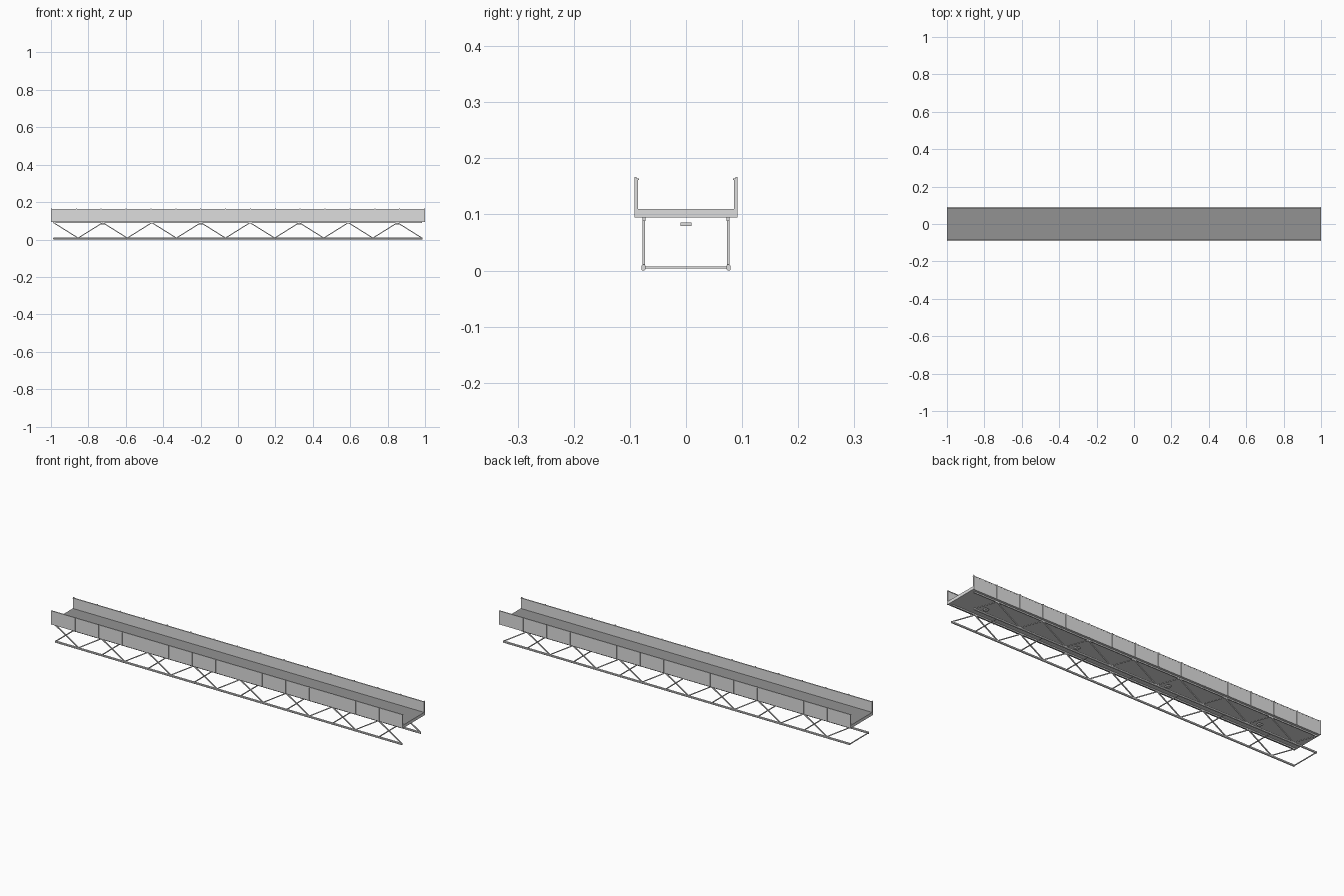
import bpy, bmesh, math
from mathutils import Vector

if "Cube" in bpy.data.objects:
    bpy.data.objects.remove(bpy.data.objects["Cube"])


def material(name, v):
    m = bpy.data.materials.new(name)
    m.diffuse_color = (v, v, v, 1)
    m.use_nodes = True
    m.node_tree.nodes["Principled BSDF"].inputs["Base Color"].default_value = m.diffuse_color
    return m


LIGHT = material("light grey steel", 0.73)
DARK = material("dark grey deck", 0.29)


def finish(name, bm, *mats):
    bmesh.ops.recalc_face_normals(bm, faces=bm.faces)
    me = bpy.data.meshes.new(name)
    bm.to_mesh(me)
    bm.free()
    for m in mats:
        me.materials.append(m)
    ob = bpy.data.objects.new(name, me)
    bpy.context.collection.objects.link(ob)
    return ob


def add_box(bm, x0, x1, y0, y1, z0, z1):
    vs = bmesh.ops.create_cube(bm, size=1)["verts"]
    for v in vs:
        v.co = ((x0 + x1) / 2 + v.co.x * (x1 - x0),
                (y0 + y1) / 2 + v.co.y * (y1 - y0),
                (z0 + z1) / 2 + v.co.z * (z1 - z0))


def add_bar(bm, a, b, w):
    # square bar from a to b, in a plane of constant y
    a, b = Vector(a), Vector(b)
    d = b - a
    vs = bmesh.ops.create_cube(bm, size=1)["verts"]
    ang = math.atan2(d.z, d.x)
    for v in vs:
        x, z = v.co.x * d.length, v.co.z * w
        v.co = (a + b) / 2 + Vector((x * math.cos(ang) - z * math.sin(ang),
                                     v.co.y * w,
                                     x * math.sin(ang) + z * math.cos(ang)))


STEP = 1.97 / 15
nodes = [-0.986 + i * STEP for i in range(16)]

# walkway deck with a dark walking surface
bm = bmesh.new()
add_box(bm, -1, 1, -0.088, 0.088, 0.0945, 0.110)
bm.normal_update()
for f in bm.faces:
    f.material_index = 1 if f.normal.z > 0.5 else 0
finish("deck", bm, LIGHT, DARK)

for s, side in ((-1, "front"), (1, "back")):
    def ys(a, b):
        return sorted((s * a, s * b))

    # solid railing panel with a handrail along its top
    bm = bmesh.new()
    add_box(bm, -1, 1, *ys(0.0855, 0.0892), 0.0945, 0.162)
    finish(side + "_railing_panel", bm, LIGHT)
    bm = bmesh.new()
    add_box(bm, -1, 1, *ys(0.084, 0.0897), 0.161, 0.1645)
    finish(side + "_handrail", bm, LIGHT)

    # railing posts
    bm = bmesh.new()
    for i in range(16):
        x = -0.9975 + i * 1.995 / 15
        add_box(bm, x - 0.0025, x + 0.0025, *ys(0.0885, 0.092), 0.0945, 0.167)
    finish(side + "_railing_posts", bm, LIGHT)

    # truss chords, the lower one with bevelled edges
    bm = bmesh.new()
    add_box(bm, -0.99, 0.985, *ys(0.0725, 0.0775), 0.088, 0.0945)
    finish(side + "_top_chord", bm, LIGHT)
    bm = bmesh.new()
    add_box(bm, -0.987, 0.987, *ys(0.0725, 0.0795), 0.0, 0.0105)
    bmesh.ops.bevel(bm, geom=[e for e in bm.edges
                              if abs(e.verts[0].co.x - e.verts[1].co.x) > 1],
                    offset=0.002, segments=1, affect='EDGES')
    finish(side + "_bottom_chord", bm, LIGHT)

    # zigzag truss diagonals
    bm = bmesh.new()
    pts = [(x, s * 0.0755, 0.008 if i % 2 else 0.090)
           for i, x in enumerate(nodes)]
    for a, b in zip(pts, pts[1:]):
        add_bar(bm, a, b, 0.0048)
    finish(side + "_truss_diagonals", bm, LIGHT)

# cross ties between the bottom chords, below every upper truss node
bm = bmesh.new()
for x in nodes[::2]:
    add_box(bm, x - 0.002, x + 0.002, -0.075, 0.075, 0.0035, 0.0075)
finish("cross_ties", bm, LIGHT)

# small plates under the deck, in line with upper truss nodes
bm = bmesh.new()
for x in nodes[2::4]:
    add_box(bm, x - 0.01, x + 0.01, -0.01, 0.01, 0.0795, 0.086)
finish("underdeck_plates", bm, LIGHT)
